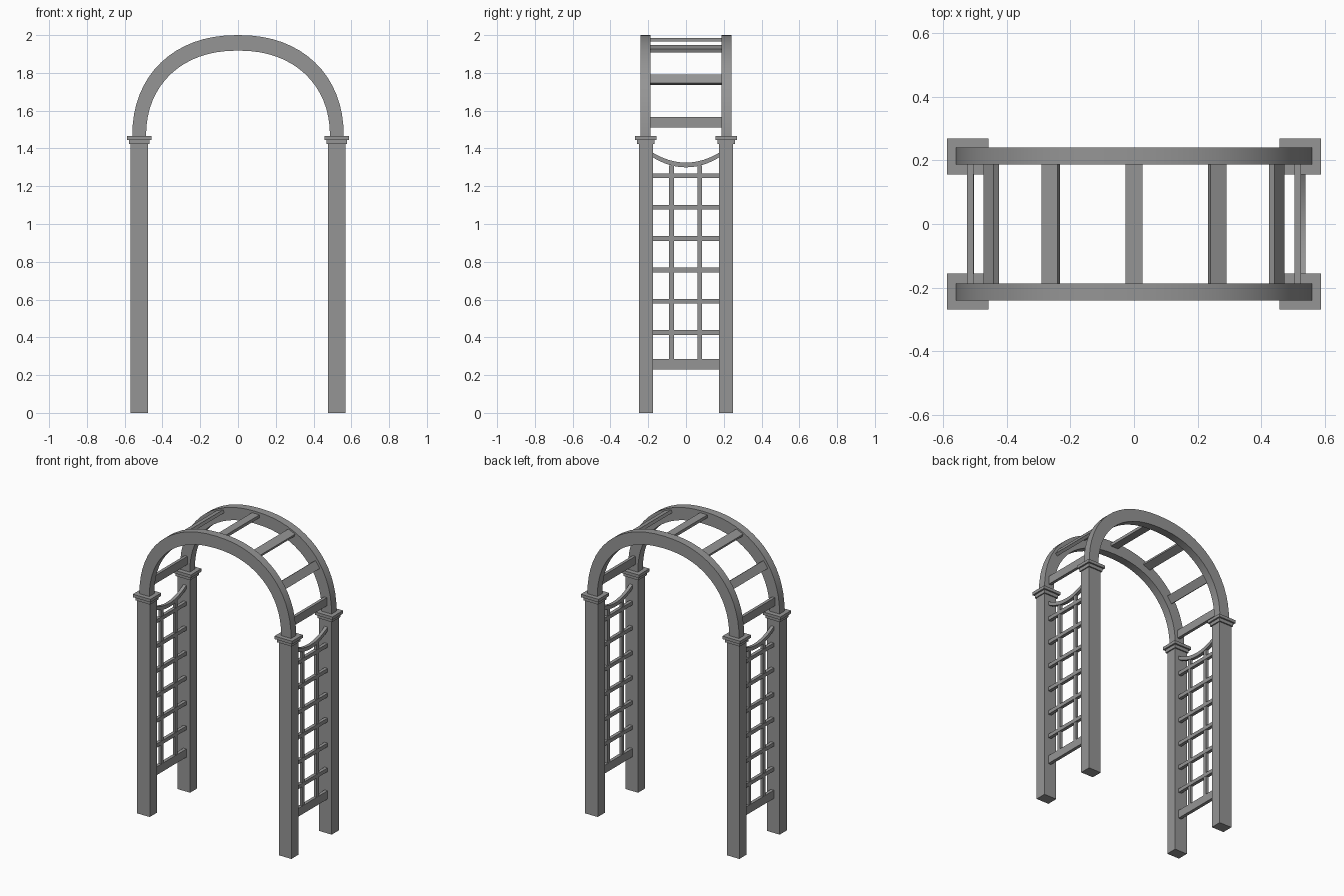
import bpy, bmesh, math
from mathutils import Matrix, Vector

cube = bpy.data.objects.get("Cube")
if cube:
    bpy.data.objects.remove(cube, do_unlink=True)

# Single grey finish
grey = bpy.data.materials.new("stone_grey")
grey.use_nodes = True
colour = (0.3, 0.3, 0.3, 1)
grey.diffuse_color = colour
grey.node_tree.nodes["Principled BSDF"].inputs["Base Color"].default_value = colour


def finish(name, bm):
    bmesh.ops.recalc_face_normals(bm, faces=bm.faces)
    mesh = bpy.data.meshes.new(name)
    bm.to_mesh(mesh)
    bm.free()
    mesh.materials.append(grey)
    obj = bpy.data.objects.new(name, mesh)
    bpy.context.collection.objects.link(obj)
    return obj


def box(name, centre, size, tilt=0.0):
    bm = bmesh.new()
    place = Matrix.Translation(centre) @ Matrix.Rotation(tilt, 4, "Y")
    bmesh.ops.create_cube(bm, size=1, matrix=place @ Matrix.Diagonal((*size, 1)))
    return finish(name, bm)


def strip(name, edge_a, edge_b, offset):
    """Solid band between two matching curves, extruded along offset."""
    bm = bmesh.new()
    offset = Vector(offset)
    rings = []
    for a, b in zip(edge_a, edge_b):
        a, b = Vector(a), Vector(b)
        rings.append([bm.verts.new(p) for p in (a, b, b + offset, a + offset)])
    for r, s in zip(rings, rings[1:]):
        for i in range(4):
            j = (i + 1) % 4
            bm.faces.new((r[i], r[j], s[j], s[i]))
    bm.faces.new(rings[0])
    bm.faces.new(rings[-1])
    obj = finish(name, bm)
    bpy.ops.object.select_all(action="DESELECT")
    bpy.context.view_layer.objects.active = obj
    obj.select_set(True)
    bpy.ops.object.shade_smooth_by_angle(angle=math.radians(30))
    return obj


SPRING = 1.46   # height where the arch begins
POST_X, POST_Y = 0.523, 0.2125


def arch_point(a, b, t, y=0.0):
    """Slightly squared ellipse above the spring line."""
    c, s = math.cos(t), max(math.sin(t), 0.0)
    power = 2 / 2.2
    return (math.copysign(abs(c) ** power, c) * a, y, SPRING + b * s ** power)


# Posts with two-tier caps
for sx, side in ((-1, "right"), (1, "left")):
    for sy, end in ((-1, "front"), (1, "back")):
        x, y = sx * POST_X, sy * POST_Y
        tag = f"{end}_{side}"
        box(f"post_{tag}", (x, y, 0.715), (0.093, 0.075, 1.43))
        box(f"cap_lower_{tag}", (x, y, 1.434), (0.108, 0.092, 0.022))
        box(f"cap_upper_{tag}", (x, y, 1.455), (0.13, 0.113, 0.02))

# Arched beams
steps = 32
angles = [math.pi * i / steps for i in range(steps + 1)]
for y, end in ((-0.24, "front"), (0.187, "back")):
    strip(f"arch_{end}",
          [arch_point(0.56, 0.54, t, y) for t in angles],
          [arch_point(0.487, 0.458, t, y) for t in angles],
          (0, 0.053, 0))

# Slats across the arch: x, z, tilt in degrees
slat_size = (0.055, 0.39, 0.02)
box("arch_slat_top", (0, 0, 1.975), slat_size)
for x, z, tilt in ((0.262, 1.928, 22), (0.449, 1.763, 55), (0.515, 1.538, 90)):
    for sx in (-1, 1):
        box("arch_slat", (sx * x, 0, z), slat_size, sx * math.radians(tilt))

# Side trellises
for x, side in ((-0.515, "right"), (0.528, "left")):
    box(f"trellis_base_{side}", (x, 0, 0.257), (0.022, 0.36, 0.055))
    for i in range(6):
        box(f"trellis_rung_{side}", (x, 0, 0.425 + i * 0.166), (0.022, 0.36, 0.025))
    for y in (-0.077, 0.073):
        box(f"trellis_upright_{side}", (x, y, 0.79), (0.018, 0.025, 1.04))
    # Dipped top rail
    ys = [-0.18 + 0.36 * i / 16 for i in range(17)]
    dip = [1.3 + 0.055 * (y / 0.18) ** 2 for y in ys]
    strip(f"trellis_top_rail_{side}",
          [(x - 0.011, y, z) for y, z in zip(ys, dip)],
          [(x - 0.011, y, z + 0.025) for y, z in zip(ys, dip)],
          (0.022, 0, 0))
